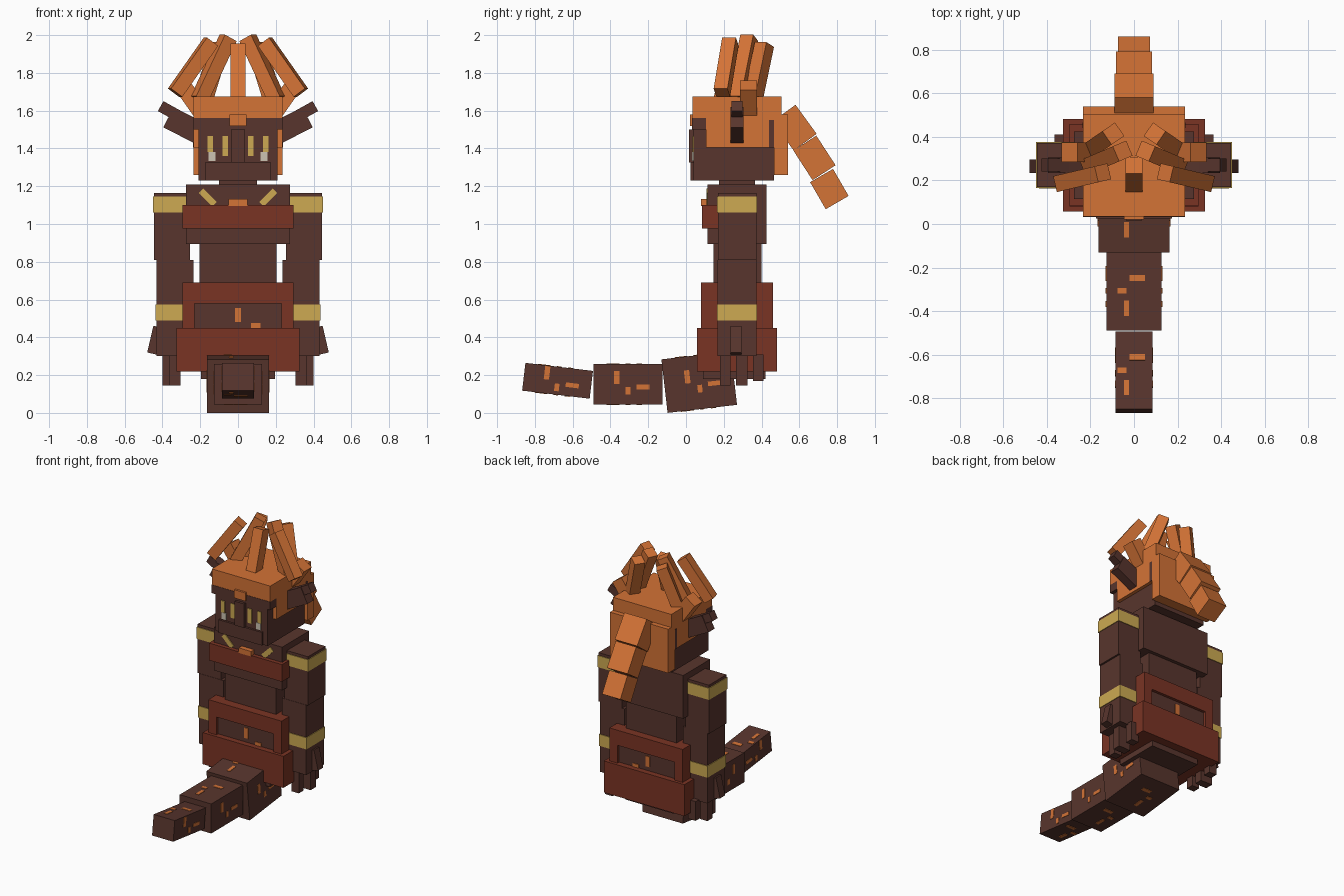
import bpy, bmesh
from math import radians
from mathutils import Vector, Matrix

if "Cube" in bpy.data.objects:
    bpy.data.objects.remove(bpy.data.objects["Cube"])


def material(name, rgb):
    lin = [((c / 255 + 0.055) / 1.055) ** 2.4 for c in rgb] + [1]
    m = bpy.data.materials.new(name)
    m.use_nodes = True
    m.diffuse_color = lin
    m.node_tree.nodes["Principled BSDF"].inputs["Base Color"].default_value = lin
    return m


BROWN = material("dark brown", (88, 53, 45))
ORANGE = material("orange", (212, 115, 54))
RUST = material("rust red", (122, 52, 36))
GOLD = material("gold", (205, 170, 82))
IVORY = material("ivory", (205, 195, 178))


def box(name, center, size, mat, rot=None):
    """Box of a given centre and size, optionally turned by a 3x3 matrix."""
    bm = bmesh.new()
    bmesh.ops.create_cube(bm, size=1)
    turn = (rot or Matrix.Identity(3)).to_4x4()
    bm.transform(Matrix.Translation(center) @ turn @ Matrix.Diagonal((*size, 1)))
    me = bpy.data.meshes.new(name)
    bm.to_mesh(me)
    bm.free()
    me.materials.append(mat)
    ob = bpy.data.objects.new(name, me)
    bpy.context.collection.objects.link(ob)
    return ob


def span(name, x, y, z, mat):
    """Box from its ranges; a single x means symmetric about the middle."""
    x = x if isinstance(x, tuple) else (-x, x)
    r = (x, y, z)
    return box(name, [(a + b) / 2 for a, b in r], [abs(b - a) for a, b in r], mat)


def stick(name, p, q, width, mat):
    """Square bar from point p to point q."""
    p, q = Vector(p), Vector(q)
    rot = (q - p).to_track_quat('Z', 'Y').to_matrix()
    return box(name, (p + q) / 2, (width, width, (q - p).length), mat, rot)


def rx(deg):
    return Matrix.Rotation(radians(deg), 3, 'X')


def ry(deg):
    return Matrix.Rotation(radians(deg), 3, 'Y')


# Torso
span("neck", .1, (.175, .365), (1.15, 1.3), BROWN)
span("chest", .275, (.115, .425), (.895, 1.21), BROWN)
span("waist", .205, (.145, .40), (.6, .9), BROWN)
span("sash", .295, (.085, .17), (.975, 1.10), RUST)
span("sash_buckle", .05, (.08, .15), (1.095, 1.132), ORANGE)

# Skirt with a recessed panel in front and behind
span("skirt_core", .28, (.10, .44), (.44, .67), BROWN)
span("skirt_top_bar", .295, (.08, .46), (.58, .69), RUST)
span("skirt_hem", .325, (.058, .482), (.22, .45), RUST)
span("hips", .195, (.09, .42), (.18, .3), BROWN)
for y in (.098, .442):
    span("panel_mark", (-.017, .015), (y - .003, y + .003), (.48, .555), ORANGE)
    span("panel_mark", (.07, .12), (y - .003, y + .003), (.448, .475), ORANGE)

# Arms, bands, hands and teeth of the collar
for s in (-1, 1):
    def side(a, b):
        return (s * a, s * b)
    span("skirt_side_bar", side(.23, .295), (.08, .46), (.44, .6), RUST)
    span("upper_arm", side(.255, .445), (.17, .372), (.81, 1.165), BROWN)
    span("lower_arm", side(.235, .432), (.168, .372), (.30, .81), BROWN)
    span("shoulder_band", side(.252, .45), (.165, .377), (1.06, 1.145), GOLD)
    span("wrist_band", side(.232, .437), (.163, .377), (.49, .575), GOLD)
    box("thumb", (s * .44, .265, .385), (.05, .06, .145), BROWN, ry(-s * 13))
    for y, low in ((.207, .145), (.295, .145), (.382, .17)):
        span("finger", side(.305, .365), (y - .028, y + .028), (low, .31), BROWN)
    span("outer_finger", side(.34, .40), (.265, .325), (.145, .31), BROWN)
    box("collar_tooth", (s * .16, .113, 1.14), (.035, .008, .1), GOLD, ry(s * 45))

# Head and face
span("head", .21, (.04, .465), (1.23, 1.6), BROWN)
span("jaw", .175, (.025, .1), (1.23, 1.325), BROWN)
span("nose", .037, (.015, .06), (1.325, 1.5), BROWN)
span("brow", .235, (.033, .105), (1.50, 1.56), BROWN)
for s in (-1, 1):
    for x, low in ((.068, 1.36), (.147, 1.38)):
        span("eye_stripe", (s * x - .015, s * x + .015), (.035, .043), (low, 1.465), GOLD)
    span("fang", (s * .12, s * .157), (.033, .055), (1.333, 1.38), IVORY)
    box("ear", (s * .27, .27, 1.515), (.22, .07, .12), BROWN, ry(-s * 27))
    box("ear_tip", (s * .357, .27, 1.595), (.12, .06, .06), BROWN, ry(-s * 29))

# Hair cap
span("hair_cap", .235, (.035, .505), (1.56, 1.675), ORANGE)
span("hair_back", .235, (.465, .54), (1.26, 1.58), ORANGE)
span("cap_badge", .045, (.02, .04), (1.52, 1.58), ORANGE)
for s in (-1, 1):
    span("hair_side", (s * .2, s * .235), (.105, .465), (1.405, 1.57), ORANGE)
    span("hair_parting", (s * .232, s * .237), (.44, .465), (1.405, 1.55), BROWN)

# Hair tufts
stick("front_tuft", (0, .18, 1.65), (0, .27, 1.945), .078, ORANGE)
for s in (-1, 1):
    stick("outer_tuft", (s * .333, .19, 1.695), (s * .143, .235, 1.965), .075, ORANGE)
    stick("inner_tuft", (s * .205, .27, 1.66), (s * .052, .335, 1.985), .075, ORANGE)
    stick("rear_tuft", (s * .19, .35, 1.64), (s * .095, .415, 1.95), .075, ORANGE)
    stick("side_tuft", (s * .2, .33, 1.60), (s * .295, .33, 1.735), .09, ORANGE)

# Ponytail
for y, z, length, thick, width, tilt in (
        (.575, 1.51, .19, .15, .18, -54), (.68, 1.35, .187, .145, .165, -57),
        (.759, 1.185, .165, .14, .147, -60)):
    box("ponytail_segment", (0, y, z), (width, length, thick), ORANGE, rx(tilt))

# Tail in three segments, each with painted spots on four sides
SPOTS = ((-.12, .035, .028, .07), (-.06, -.035, .025, .04), (.02, -.015, .07, .024))
for y, z, length, thick, width, tilt in (
        (.07, .163, .37, .285, .327, 6.6), (-.307, .152, .365, .215, .254, 0),
        (-.68, .17, .36, .148, .17, -6.8)):
    c, rot = Vector((0, y, z)), rx(tilt)
    box("tail_segment", c, (width, length, thick), BROWN, rot)
    for along, across, dy, d in SPOTS:
        for s in (-1, 1):
            at = Vector((s * width / 2, along + .06, across))
            box("tail_spot", c + rot @ at, (.006, dy, d), ORANGE, rot)
            at = Vector((across - .02, -along - .06, s * thick / 2))
            box("tail_spot", c + rot @ at, (d, dy, .006), ORANGE, rot)
